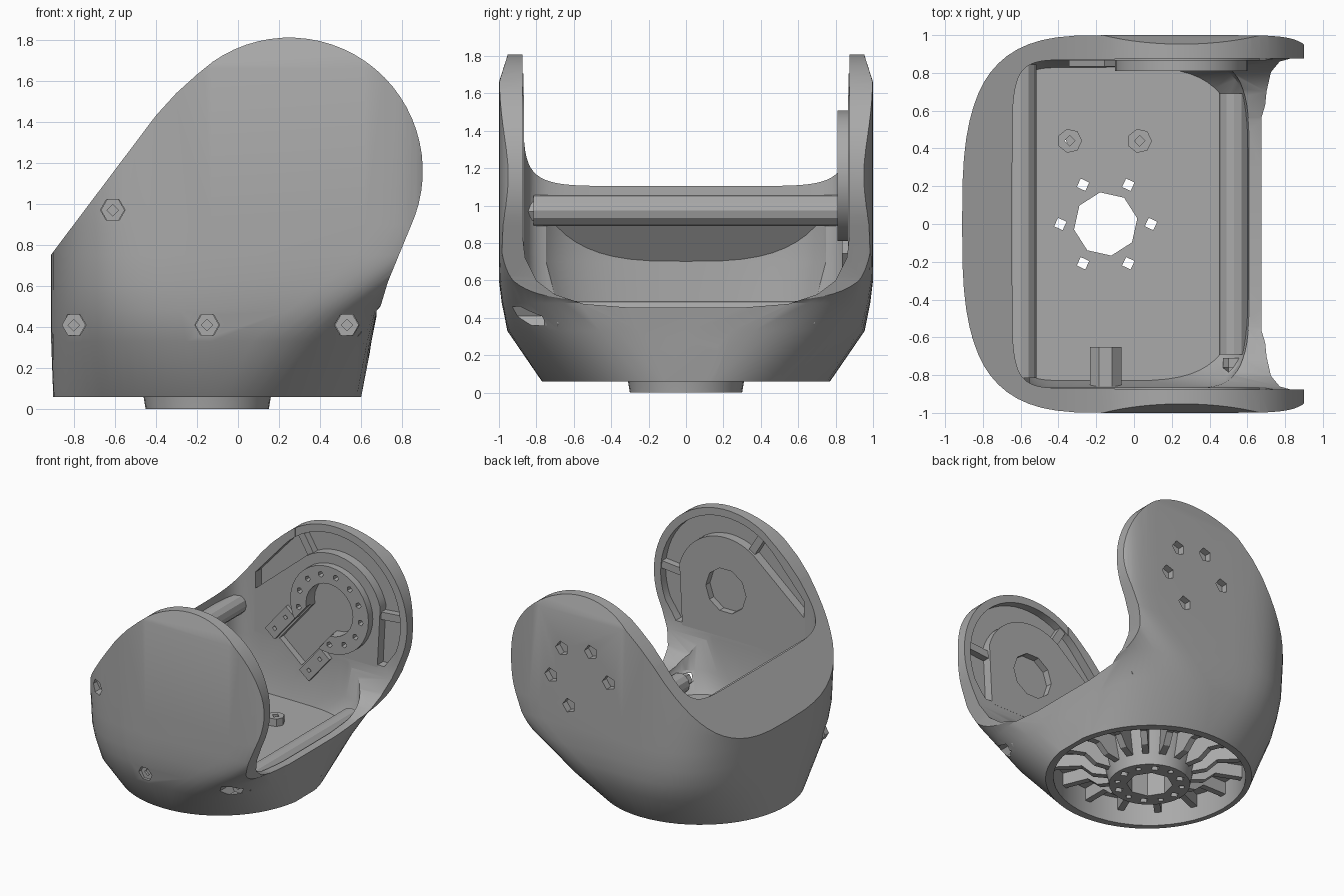
import bpy, bmesh, math
from math import cos, sin, radians, copysign, pi
from mathutils import Matrix, Vector

cube = bpy.data.objects.get("Cube")
if cube:
    bpy.data.objects.remove(cube)

mat = bpy.data.materials.new("plain grey")
mat.use_nodes = True
GREY = (0.4, 0.4, 0.4, 1)
mat.diffuse_color = GREY
mat.node_tree.nodes["Principled BSDF"].inputs["Base Color"].default_value = GREY

BASE_X = -0.15                # axis of the round base
PIVOT = (0.25, 1.16)          # x, z of the ear centres


def loft(name, rings):
    """Skin a list of closed rings, capped at both ends."""
    bm = bmesh.new()
    rows = [[bm.verts.new(p) for p in ring] for ring in rings]
    n = len(rows[0])
    for a, b in zip(rows, rows[1:]):
        for i in range(n):
            bm.faces.new((a[i], a[(i + 1) % n], b[(i + 1) % n], b[i]))
    bm.faces.new(rows[0])
    bm.faces.new(rows[-1])
    bmesh.ops.recalc_face_normals(bm, faces=bm.faces)
    me = bpy.data.meshes.new(name)
    bm.to_mesh(me)
    bm.free()
    ob = bpy.data.objects.new(name, me)
    bpy.context.collection.objects.link(ob)
    me.materials.append(mat)
    return ob


def prism(name, pts, axis, a, b):
    """Extrude a flat outline along an axis from a to b."""
    place = {"x": lambda u, v, t: (t, u, v),
             "y": lambda u, v, t: (u, t, v),
             "z": lambda u, v, t: (u, v, t)}[axis]
    return loft(name, [[place(u, v, t) for u, v in pts] for t in (a, b)])


def arc(c, r, a0, a1, n):
    return [(c[0] + r * cos(radians(a0 + (a1 - a0) * i / n)),
             c[1] + r * sin(radians(a0 + (a1 - a0) * i / n))) for i in range(n + 1)]


def disc(name, c, r, axis, a, b, n=32, turn=0):
    return prism(name, arc(c, r, turn, turn + 360, n)[:-1], axis, a, b)


def boolean(target, tool, op="DIFFERENCE"):
    mod = target.modifiers.new("cut", "BOOLEAN")
    mod.operation, mod.solver, mod.object = op, "EXACT", tool
    bpy.context.view_layer.objects.active = target
    bpy.ops.object.modifier_apply(modifier=mod.name)
    bpy.data.objects.remove(tool)


def oval(z, left, right, b, nl, nr, cx, n=64):
    """Plan ring with its own reach and squareness on each side."""
    ring = []
    for i in range(n):
        c, s = cos(2 * pi * i / n), sin(2 * pi * i / n)
        reach, k = (right, nr) if c > 0 else (left, nl)
        ring.append((cx + copysign(reach * abs(c) ** (2 / k), c),
                     copysign(b * abs(s) ** (2 / k), s), z))
    return ring


# Yoke body: round base lofted to a squarer plan, trimmed to the side outline
body = loft("yoke_body", [oval(z, l, r, b, nl, nr, -0.13) for z, l, r, b, nl, nr in (
    (0.06, 0.77, 0.74, 0.77, 2, 2),
    (0.33, 0.78, 0.78, 0.955, 2.5, 3.4),
    (0.48, 0.78, 0.81, 0.985, 2.8, 6),
    (0.6, 0.78, 0.94, 1, 3, 8),
    (0.75, 0.78, 1.08, 1, 3.1, 11),
    (0.9, 0.78, 1.1, 1, 3.2, 12),
    (1.66, 0.78, 1.1, 1, 3.2, 12),
    (1.85, 0.78, 1.1, 0.94, 3.2, 12))])
outline = arc(PIVOT, 0.65, -25, 125, 28) + [
    (-0.2, 1.63), (-0.3, 1.54), (-0.4, 1.43), (-0.95, 0.7), (-0.95, -0.1), (0.58, -0.1),
    (0.6, 0.06), (0.67, 0.42), (0.73, 0.62)]
boolean(body, prism("outline_cut", outline, "y", -1.2, 1.2), "INTERSECT")

# Inner pocket and the open side with its curved lip
boolean(body, loft("pocket_cut", [oval(z, 0.545, r, b, 8, nr, -0.1) for z, r, b, nr in (
    (0.33, 0.68, 0.83, 3.6), (0.48, 0.715, 0.86, 6), (0.75, 0.72, 0.87, 8),
    (2, 0.72, 0.87, 8))]))
half = [(0.875, 2), (0.875, 0.85), (0.86, 0.72), (0.8, 0.6), (0.7, 0.525),
        (0.55, 0.475), (0.3, 0.455)]
boolean(body, prism("opening_cut", half + [(-y, z) for y, z in reversed(half)],
                    "x", -0.1, 1.3))

# Undercut behind the sloping shoulder, leaving a thin shell
undercut = loft("undercut", [oval(z, 0.69, 0.3, b, nl, 3, -0.13) for z, b, nl in (
    (0.33, 0.82, 2.6), (0.7, 0.86, 3.1), (1.2, 0.86, 3.1))])
slope = [(-0.95, 0.53), (-0.52, 1.1), (0.3, 1.1), (0.3, 0.2), (-0.95, 0.2)]
boolean(undercut, prism("slope_cut", slope, "y", -1, 1), "INTERSECT")
boolean(body, undercut)

# Underside hollow
boolean(body, disc("hollow_cut", (BASE_X, 0), 0.71, "z", -0.1, 0.27, 48))

# Hollows on the inside of both ears, behind the rims
hollow = arc(PIVOT, 0.59, -22, 140, 24) + [(-0.45, 1.26), (-0.45, 0.8), (0.7, 0.8)]
for s in (1, -1):
    boolean(body, prism("ear_cut", hollow, "y", s * 0.8, s * 0.94))

# Screw holes: five on the back ear, four on the front face
for k in (0, 1, 2, 3, 5):
    t = radians(-8 + 60 * k)
    boolean(body, disc("hole_cut", (PIVOT[0] + 0.26 * cos(t), PIVOT[1] + 0.26 * sin(t)),
                       0.058, "y", 0.9, 1.1, 5))
SCREWS = ((-0.61, 0.97, 0.83), (-0.8, 0.41, 0.58), (-0.15, 0.41, 0.92), (0.53, 0.41, 0.74))
for x, z, depth in SCREWS:
    boolean(body, disc("screw_cut", (x, z), 0.06, "y", -1.2, -depth, 6))
    ring = disc("screw_collar", (x, z), 0.058, "y", -depth - 0.02, -depth + 0.03, 6)
    boolean(ring, disc("collar_cut", (x, z), 0.028, "y", -1.2, -depth, 4))

# Central hub below the floor
hub = loft("base_hub", [[(BASE_X + r * cos(i * pi / 18), r * sin(i * pi / 18), z)
                         for i in range(36)]
                        for z, r in ((0, 0.3), (0.06, 0.31), (0.29, 0.36))])
for part in (body, hub):
    boolean(part, disc("bore_cut", (BASE_X, 0), 0.17, "z", -0.2, 0.5, 8, 10))
    for k in range(6):
        t = k * pi / 3
        boolean(part, disc("hole_cut", (BASE_X + 0.24 * cos(t), 0.24 * sin(t)),
                           0.035, "z", -0.2, 0.5, 4, 20))
for k in range(6):
    t = (k + 0.5) * pi / 3
    boolean(hub, disc("blind_cut", (BASE_X + 0.24 * cos(t), 0.24 * sin(t)),
                      0.025, "z", -0.1, 0.06, 4))

# Radial stepped ribs under the floor
rib = [(0.29, 0.08), (0.42, 0.1), (0.5, 0.17), (0.73, 0.17), (0.73, 0.29), (0.29, 0.29)]
for k in range(16):
    ob = prism("base_rib", rib, "y", -0.025, 0.025)
    ob.data.transform(Matrix.Translation((BASE_X, 0, 0)) @ Matrix.Rotation(k * pi / 8, 4, "Z"))

# Posts on the floor
for x in (-0.34, 0.03):
    boolean(body, disc("post_hole_cut", (x, 0.44), 0.028, "z", 0.2, 0.5, 4))
    post = disc("floor_post", (x, 0.44), 0.065, "z", 0.3, 0.39, 7)
    boolean(post, disc("post_cut", (x, 0.44), 0.028, "z", 0.2, 0.5, 4))

# Cross bars and the short screw post
disc("upper_cross_bar", (-0.6, 0.975), 0.083, "y", -0.815, 0.845, 12)
disc("lower_cross_bar", (0.53, 0.41), 0.08, "y", -0.69, 0.69, 12)
stub = disc("screw_post", (-0.15, 0.41), 0.09, "y", -0.87, -0.65, 8, 22.5)
boolean(stub, disc("stub_cut", (-0.15, 0.41), 0.035, "y", -0.72, -0.5, 6))

# Raised pads and spokes inside the ears
pad_shape = arc(PIVOT, 0.43, 15, 125, 16) + [(-0.46, 1.12), (-0.46, 0.78), (0.64, 0.78)]
pads = {}
for s, name in ((1, "back"), (-1, "front")):
    pads[s] = prism(name + "_ear_pad", pad_shape, "y", s * 0.866, s * 0.945)
    for angle in (5, 121):
        spoke = prism(name + "_ear_spoke", [(0.4, -0.03), (0.61, -0.03), (0.61, 0.03), (0.4, 0.03)],
                      "y", s * 0.885, s * 0.945)
        spoke.data.transform(Matrix.Translation((PIVOT[0], 0, PIVOT[1]))
                             @ Matrix.Rotation(-radians(angle), 4, "Y"))
boolean(pads[-1], disc("seat_cut", PIVOT, 0.18, "y", -0.92, -0.7, 10))

# Horseshoe mount on the back ear, open toward the lower corner
mount = disc("horseshoe_mount", PIVOT, 0.35, "y", 0.81, 0.88, 36)
boolean(mount, disc("mount_cut", PIVOT, 0.21, "y", 0.7, 1, 24))
aim = Matrix.Translation((PIVOT[0], 0, PIVOT[1])) @ Matrix.Rotation(-radians(230), 4, "Y")


def aimed(name, u0, u1, v0, v1, a, b):
    ob = prism(name, [(u0, v0), (u1, v0), (u1, v1), (u0, v1)], "y", a, b)
    ob.data.transform(aim)
    return ob


boolean(mount, aimed("gap_cut", 0, 0.6, -0.14, 0.14, 0.7, 1))
for k in range(11):
    t = radians(230 + 40 + 28 * k)
    boolean(mount, disc("hole_cut", (PIVOT[0] + 0.28 * cos(t), PIVOT[1] + 0.28 * sin(t)),
                        0.024, "y", 0.75, 0.86, 5))
boolean(pads[1], disc("seat_cut", PIVOT, 0.21, "y", 0.7, 0.92, 24))
for part in (pads[1], body):
    boolean(part, aimed("slot_cut", 0, 0.6, -0.13, 0.13, 0.7, 0.92))
for v in (-0.2, 0.2):
    tab = aimed("mount_tab", 0.33, 0.62, v - 0.055, v + 0.055, 0.835, 0.885)
    for u in (0.4, 0.55):
        p = aim @ Vector((u, 0, v))
        boolean(tab, disc("tab_cut", (p.x, p.z), 0.02, "y", 0.75, 0.87, 4))

# Smooth shading with crisp edges
bpy.ops.object.select_all(action="DESELECT")
for ob in bpy.context.scene.objects:
    if ob.type == "MESH":
        ob.select_set(True)
bpy.context.view_layer.objects.active = body
bpy.ops.object.shade_smooth_by_angle(angle=radians(28))
